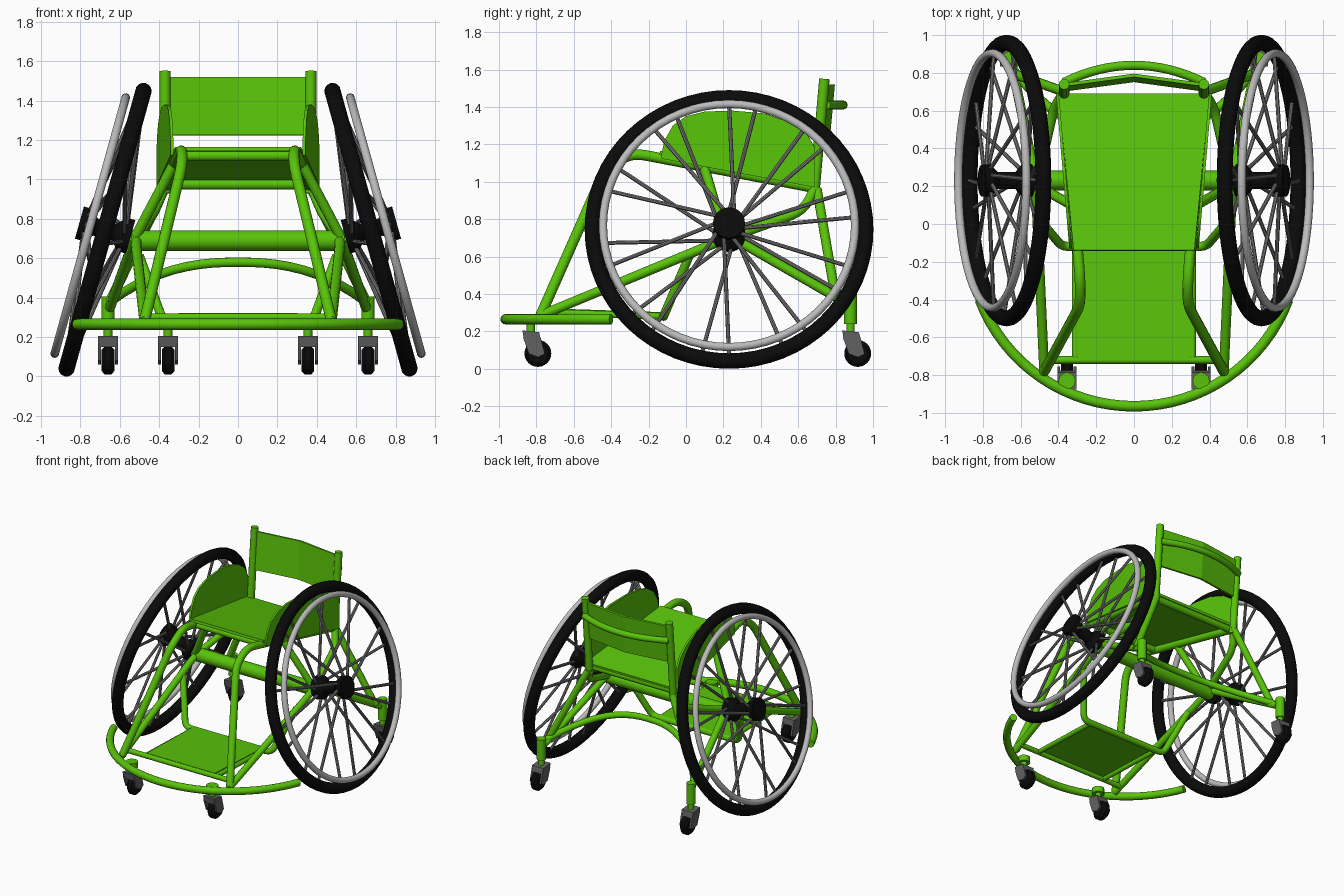
import bpy, bmesh
from math import sin, cos, pi, radians
from mathutils import Vector, Matrix

if "Cube" in bpy.data.objects:
    bpy.data.objects.remove(bpy.data.objects["Cube"])


def material(name, rgb):
    m = bpy.data.materials.new(name)
    m.diffuse_color = (*rgb, 1)
    m.use_nodes = True
    m.node_tree.nodes["Principled BSDF"].inputs["Base Color"].default_value = m.diffuse_color
    return m


GREEN = material("green_paint", (0.1, 0.55, 0.003))
BLACK = material("black_rubber", (0.003, 0.003, 0.003))
DARK = material("dark_grey_metal", (0.12, 0.12, 0.12))
SPOKE = material("spoke_metal", (0.2, 0.2, 0.2))
LIGHT = material("light_grey_metal", (0.5, 0.5, 0.5))


def finish(name, bm, mat, matrix=Matrix(), smooth=True):
    bmesh.ops.recalc_face_normals(bm, faces=bm.faces)
    me = bpy.data.meshes.new(name)
    bm.to_mesh(me)
    bm.free()
    ob = bpy.data.objects.new(name, me)
    bpy.context.collection.objects.link(ob)
    ob.matrix_world = matrix
    me.materials.append(mat)
    if smooth:
        bpy.ops.object.select_all(action='DESELECT')
        ob.select_set(True)
        bpy.context.view_layer.objects.active = ob
        bpy.ops.object.shade_smooth_by_angle(angle=radians(40))
    return ob


def rounded(pts, d):
    """Replace interior corners of a path with short curved bends."""
    pts = [Vector(p) for p in pts]
    out = [pts[0]]
    for a, b, c in zip(pts, pts[1:], pts[2:]):
        p, q = b + (a - b).normalized() * d, b + (c - b).normalized() * d
        out += [p.lerp(b, t).lerp(b.lerp(q, t), t) for t in (0, .25, .5, .75, 1)]
    return out + [pts[-1]]


def tube(name, pts, r=0.026, bend=0.0, mat=GREEN):
    if bend:
        pts = rounded(pts, bend)
    cu = bpy.data.curves.new(name, 'CURVE')
    cu.dimensions = '3D'
    cu.bevel_depth, cu.bevel_resolution, cu.use_fill_caps = r, 4, True
    sp = cu.splines.new('POLY')
    sp.points.add(len(pts) - 1)
    for p, co in zip(sp.points, pts):
        p.co = (*co, 1)
    tmp = bpy.data.objects.new(name, cu)
    bpy.context.collection.objects.link(tmp)
    me = bpy.data.meshes.new_from_object(tmp.evaluated_get(bpy.context.evaluated_depsgraph_get()))
    bm = bmesh.new()
    bm.from_mesh(me)
    bpy.data.objects.remove(tmp)
    bpy.data.meshes.remove(me)
    return finish(name, bm, mat)


def slab(name, rows, t=0.015):
    """Thin panel from rows of points."""
    bm = bmesh.new()
    vs = [[bm.verts.new(p) for p in row] for row in rows]
    for a, b in zip(vs, vs[1:]):
        for i in range(len(a) - 1):
            bm.faces.new((a[i], a[i + 1], b[i + 1], b[i]))
    ob = finish(name, bm, GREEN, smooth=False)
    m = ob.modifiers.new("thickness", 'SOLIDIFY')
    m.thickness, m.offset = t, 0
    return ob


def ring(name, R, r, offset, mat, M):
    """Torus around the local z axis."""
    lathe(name, [(R + r * cos(a), offset + r * sin(a)) for a in
                 [2 * pi * i / 14 for i in range(15)]], mat, M, 64)


def lathe(name, profile, mat, M, steps=24):
    bm = bmesh.new()
    vs = [bm.verts.new((r, 0, h)) for r, h in profile]
    es = [bm.edges.new(e) for e in zip(vs, vs[1:])]
    bmesh.ops.spin(bm, geom=vs + es, axis=(0, 0, 1), cent=(0, 0, 0), angle=2 * pi, steps=steps)
    bmesh.ops.remove_doubles(bm, verts=bm.verts, dist=1e-5)
    finish(name, bm, mat, M)


def prism(bm, yz, x0, x1):
    a, b = ([bm.verts.new((x, y, z)) for y, z in yz] for x in (x0, x1))
    bm.faces.new(a)
    bm.faces.new(b)
    for i in range(len(yz)):
        j = (i + 1) % len(yz)
        bm.faces.new((a[i], a[j], b[j], b[i]))


def main_wheel(side, s):
    M = Matrix.Translation((s * 0.675, 0.23, 0.745)) @ Matrix.Rotation(s * radians(74.5), 4, 'Y')
    ring(side + "_tire", 0.73, 0.042, 0, BLACK, M)
    ring(side + "_hand_rim", 0.674, 0.022, 0.078, LIGHT, M)
    lathe(side + "_hub", [(0, .135), (.085, .135), (.085, .09), (.045, .05), (.045, -.05),
                          (.088, -.09), (.088, -.135), (0, -.135)], BLACK, M)
    # spokes fan from both hub flanges to the tire, mirrored left to right
    bm = bmesh.new()
    for k in range(20):
        f = 1 if k % 2 else -1
        ang = radians(84 + 36 * (k // 2)) + f * radians(6)
        a0 = ang - f * 0.4
        p = Vector((-s * .07 * sin(a0), .07 * cos(a0), f * .10))
        q = Vector((-s * .70 * sin(ang), .70 * cos(ang), f * .01))
        rot = (q - p).to_track_quat('Z', 'Y').to_matrix().to_4x4()
        bmesh.ops.create_cone(bm, cap_ends=True, segments=8, radius1=.011, radius2=.011,
                              depth=(q - p).length, matrix=Matrix.Translation((p + q) / 2) @ rot)
    finish(side + "_spokes", bm, SPOKE, M)


def caster(name, x, y, top, post_r):
    tube(name + "_post", [(x, y, 0.24), (x, y, top)], post_r)
    tube(name + "_stem", [(x, y, 0.19), (x, y, 0.25)], 0.022)
    # fork trails back to the wheel axle
    bm = bmesh.new()
    prism(bm, [(y - .045, .205), (y + .045, .195), (y + .055, .15), (y - .035, .15)], x - .05, x + .05)
    for d in (-.05, .036):
        prism(bm, [(y - .042, .17), (y + .052, .17), (y + .075, .08), (y + .04, .062), (y - .01, .08)],
              x + d, x + d + .014)
    finish(name + "_fork", bm, DARK, smooth=False)
    lathe(name + "_wheel", [(0, -.032), (.055, -.032), (.072, -.016), (.072, .016), (.055, .032), (0, .032)],
          BLACK, Matrix.Translation((x, y + .038, .082)) @ Matrix.Rotation(pi / 2, 4, 'Y'))


def seat_z(y):
    return 1.155 - 0.187 * (y + 0.14)


for side, s in (("right", 1), ("left", -1)):
    def P(*pts):
        return [(s * x, y, z) for x, y, z in pts]
    main_wheel(side, s)
    caster(side + "_front_caster", s * .355, -.83, .285, .045)
    caster(side + "_rear_caster", s * .66, .88, .405, .034)
    # frame tubes
    tube(side + "_front_frame", P((.37, .70, .965), (.285, -.29, 1.155), (.285, -.43, 1.07), (.475, -.78, .28)),
         .028, .07)
    tube(side + "_lower_frame", P((.475, -.79, .28), (.52, .2, .69), (.42, .63, .845), (.37, .69, .97)), .026, .08)
    tube(side + "_seat_strut", P((.33, .10, 1.07), (.525, .21, .70)))
    tube(side + "_rear_strut", P((.37, .70, .96), (.65, .80, .38)))
    tube(side + "_axle_strut", P((.525, .25, .70), (.65, .86, .35)))
    tube(side + "_back_post", P((.37, .685, .93), (.37, .74, 1.55)), .028)
    tube(side + "_footrest_edge", P((.31, -.12, .28), (.31, -.72, .30)), .018)
    # side guard follows the taper of the seat
    outline = [(-.13, 1.15), (-.115, 1.22), (-.07, 1.30), (0, 1.35), (.1, 1.375), (.25, 1.38), (.42, 1.365),
               (.56, 1.315), (.65, 1.25), (.69, 1.18)]
    slab(side + "_side_guard", [[(s * (.335 + .07 * (y + .13) / .82), y, z) for y, z in outline],
                                [(s * (.335 + .07 * (y + .13) / .82), y, seat_z(y) - .03) for y, z in outline]])

# cross tubes
tube("axle_tube", [(-.54, .23, .69), (.54, .23, .69)], .052)
tube("seat_front_tube", [(-.30, -.115, 1.12), (.30, -.115, 1.12)])
tube("seat_rear_tube", [(-.37, .66, .975), (.37, .66, .975)])
tube("footrest_front_tube", [(-.48, -.72, .30), (.48, -.72, .30)], .02)
tube("footrest_hanger", [(-.50, .02, .61), (-.38, -.12, .28), (.38, -.12, .28), (.50, .02, .61)], .024, .05)
a_end = -.36
tube("front_bumper", [(.872 * cos(a), -.093 + .872 * sin(a), .265) for a in
                      [a_end - (pi + 2 * a_end) * i / 32 for i in range(33)]], .028)
tube("rear_arch", [(.65 * t, .47 + .36 * abs(t) ** 2.4, .58 - .20 * abs(t) ** 2.4) for t in
                   [-1 + i / 10 for i in range(21)]], .024)
tube("push_bar", [(.37 * t, .84 - .09 * t * t, 1.41) for t in [-1 + i / 8 for i in range(17)]], .024)

# panels
slab("seat", [[(-.40, .69, seat_z(.69)), (.40, .69, seat_z(.69))],
              [(-.32, -.14, seat_z(-.14)), (.32, -.14, seat_z(-.14))]], .02)
slab("footplate", [[(-.31, -.12, .295), (.31, -.12, .295)], [(-.30, -.72, .315), (.30, -.72, .315)]])
slab("backrest", [[(.37 * t, y + .05 * (1 - abs(t)), z) for t in (-1, -.5, 0, .5, 1)]
                  for y, z in ((.71, 1.225), (.737, 1.52))], .018)
